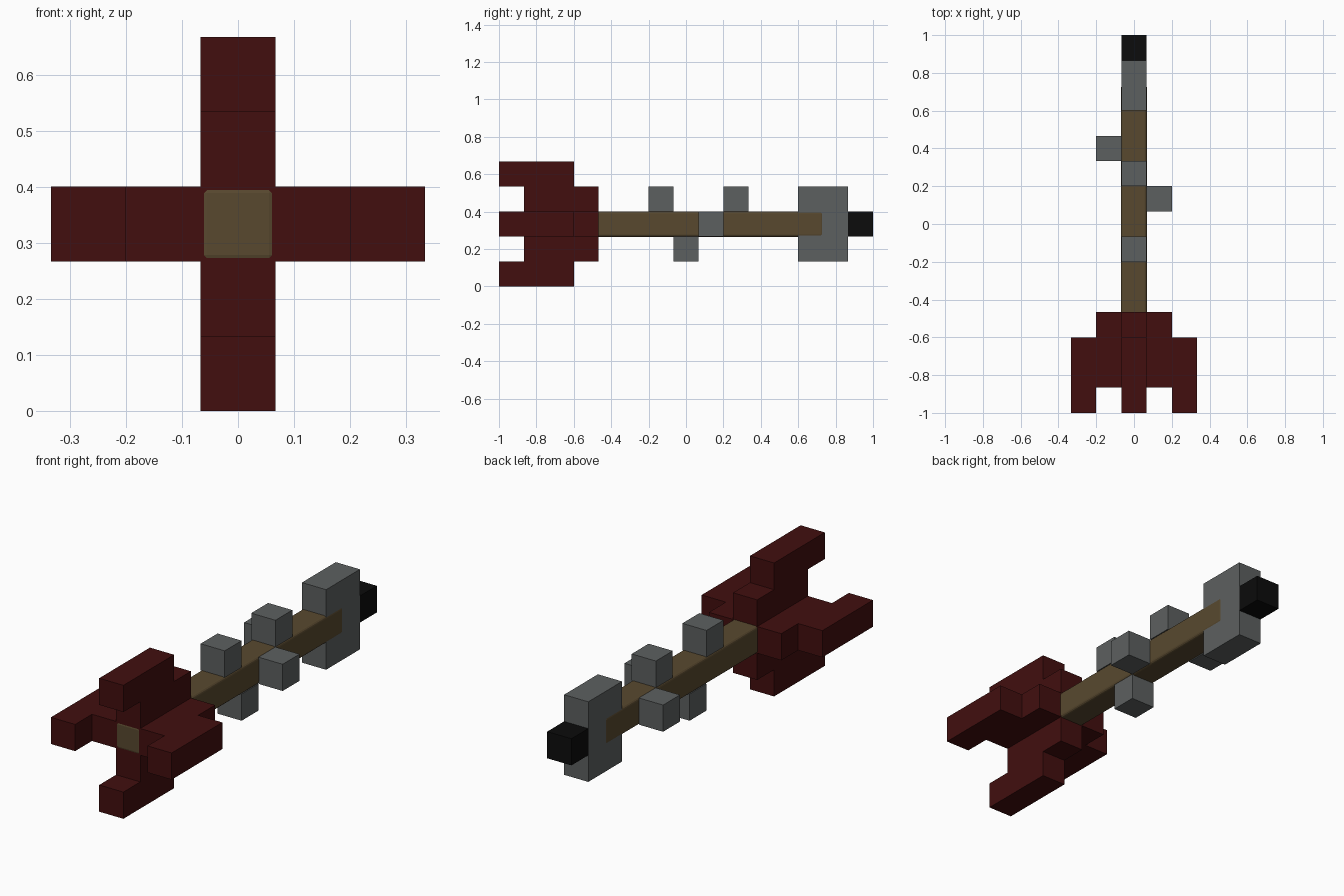
import bpy
import bmesh
import math
from mathutils import Matrix, Vector

if "Cube" in bpy.data.objects:
    bpy.data.objects.remove(bpy.data.objects["Cube"], do_unlink=True)

U = 2 / 15          # block size
H = U / 2
MID = 2.5 * U       # height of the shaft axis


def material(name, rgb):
    m = bpy.data.materials.new(name)
    m.use_nodes = True
    m.diffuse_color = (*rgb, 1)
    m.node_tree.nodes["Principled BSDF"].inputs["Base Color"].default_value = (*rgb, 1)
    return m


RED = material("dark_red", (0.054, 0.0045, 0.0045))
BROWN = material("wood_brown", (0.098, 0.066, 0.028))
GREY = material("stone_grey", (0.108, 0.117, 0.117))
BLACK = material("black", (0.0035, 0.0035, 0.0035))


def finish(name, bm, mat):
    bmesh.ops.recalc_face_normals(bm, faces=bm.faces)
    mesh = bpy.data.meshes.new(name)
    bm.to_mesh(mesh)
    bm.free()
    mesh.materials.append(mat)
    obj = bpy.data.objects.new(name, mesh)
    bpy.context.collection.objects.link(obj)
    return obj


def block(name, centre, size, mat):
    bm = bmesh.new()
    bmesh.ops.create_cube(bm, size=1)
    bmesh.ops.scale(bm, vec=size, verts=bm.verts)
    bmesh.ops.translate(bm, vec=centre, verts=bm.verts)
    return finish(name, bm, mat)


# Shaft: softly bevelled bar, a hair wider than the blocks around it
shaft = block("shaft", (0, -H, MID), (U + 0.003, 12 * U + 0.003, U + 0.003), BROWN)
bevel = shaft.modifiers.new("soft_edges", "BEVEL")
bevel.width = 0.013
bevel.segments = 3

# Head and tip
block("head", (0, 5.5 * U, MID), (U, 2 * U, 3 * U), GREY)
block("tip", (0, 7 * U, MID), (U, U, U), BLACK)

# Knobs spiralling along the shaft: (side, block step along y)
knobs = {
    "upper_rear_knob": ((0, 1), -1),
    "lower_knob": ((0, -1), 0),
    "left_knob": ((1, 0), 1),
    "upper_front_knob": ((0, 1), 2),
    "right_knob": ((-1, 0), 3),
}
for name, ((sx, sz), step) in knobs.items():
    block(name, (sx * U, step * U, MID + sz * U), (U, U, U), GREY)

# Fins: stepped profile (y, radius) in blocks, extruded and turned around the shaft
PROFILE = [(-6.5, 0), (-6.5, 1.5), (-7.5, 1.5), (-7.5, 2.5),
           (-4.5, 2.5), (-4.5, 1.5), (-3.5, 1.5), (-3.5, 0)]
for i, name in enumerate(("upper_fin", "left_fin", "lower_fin", "right_fin")):
    bm = bmesh.new()
    face = bm.faces.new([bm.verts.new((-H, y * U, r * U)) for y, r in PROFILE])
    ext = bmesh.ops.extrude_face_region(bm, geom=[face])
    moved = [v for v in ext["geom"] if isinstance(v, bmesh.types.BMVert)]
    bmesh.ops.translate(bm, vec=(U, 0, 0), verts=moved)
    turn = Matrix.Translation(Vector((0, 0, MID))) @ Matrix.Rotation(i * math.pi / 2, 4, "Y")
    bm.transform(turn)
    finish(name, bm, RED)
